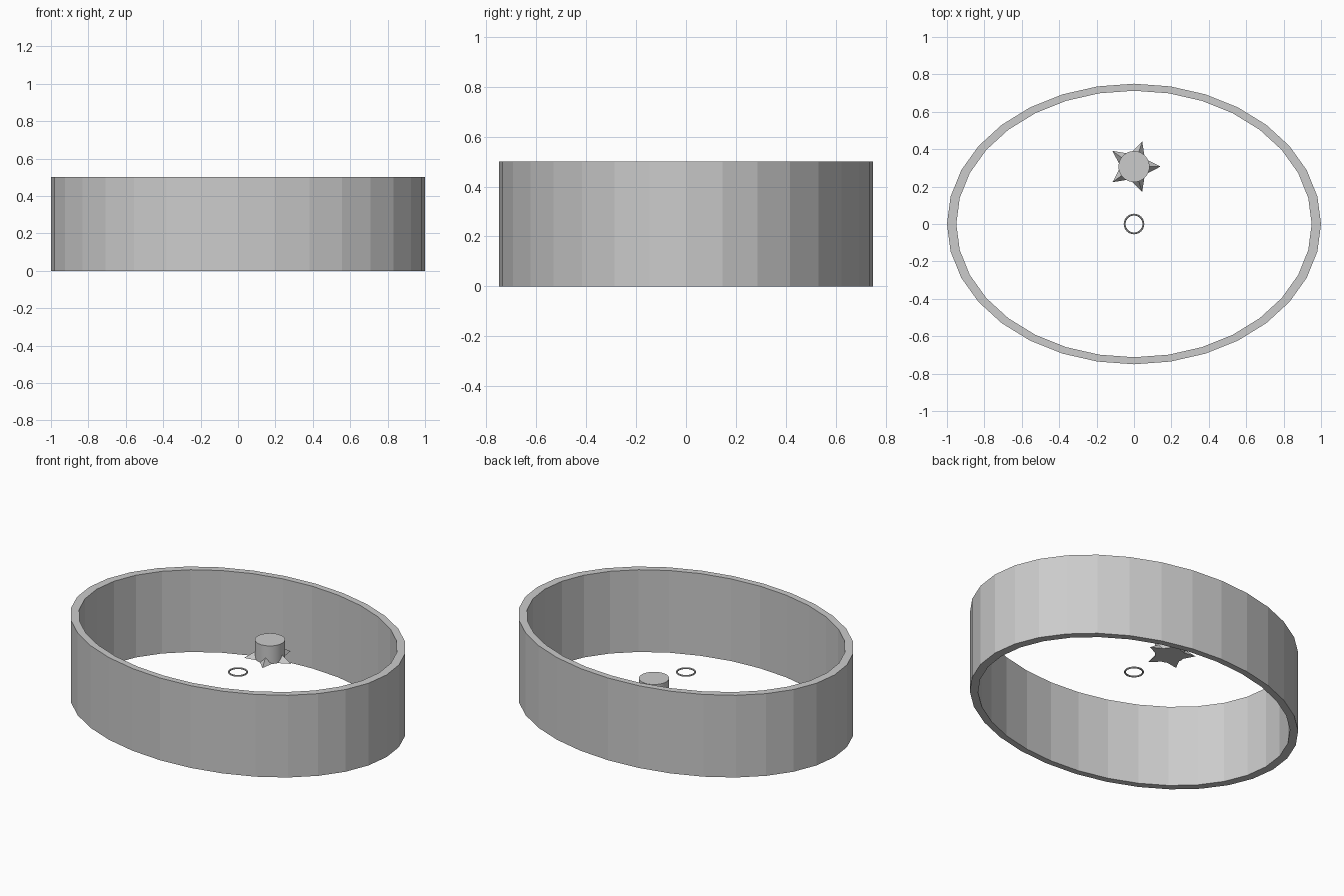
import bpy
import bmesh
from math import cos, sin, pi

cube = bpy.data.objects.get("Cube")
if cube:
    bpy.data.objects.remove(cube, do_unlink=True)

grey = bpy.data.materials.new("plain_grey")
grey.use_nodes = True
grey.diffuse_color = (0.6, 0.6, 0.6, 1)
grey.node_tree.nodes["Principled BSDF"].inputs["Base Color"].default_value = (0.6, 0.6, 0.6, 1)


def finish(name, bm):
    """Turn a bmesh into a named, coloured object."""
    bmesh.ops.recalc_face_normals(bm, faces=bm.faces)
    mesh = bpy.data.meshes.new(name)
    bm.to_mesh(mesh)
    bm.free()
    mesh.materials.append(grey)
    obj = bpy.data.objects.new(name, mesh)
    bpy.context.collection.objects.link(obj)
    return obj


def sweep_ring(name, profile, segments, y_scale=1.0, z=0.0):
    """Sweep a closed (radius, height) profile around z."""
    bm = bmesh.new()
    loops = []
    for i in range(segments):
        a = 2 * pi * i / segments
        loops.append([bm.verts.new((r * cos(a), r * sin(a) * y_scale, z + h))
                      for r, h in profile])
    n = len(profile)
    for i in range(segments):
        one, two = loops[i], loops[(i + 1) % segments]
        for j in range(n):
            k = (j + 1) % n
            bm.faces.new((one[j], two[j], two[k], one[k]))
    return finish(name, bm)


# Oval outer wall
sweep_ring("oval_wall", [(1, 0), (1, 0.5), (0.95, 0.5), (0.95, 0)], 32, 0.75)

# Small floating ring in the middle
tube = [(0.05 + 0.005 * cos(pi * j / 4), 0.005 * sin(pi * j / 4)) for j in range(8)]
sweep_ring("small_ring", tube, 32, z=0.25)

# Hub: upright cylinder behind the ring
HUB_Y, HUB_BASE, HUB_TOP = 0.307, 0.22, 0.33
bm = bmesh.new()
bmesh.ops.create_cone(bm, cap_ends=True, segments=32, radius1=0.083, radius2=0.083,
                      depth=HUB_TOP - HUB_BASE)
hub = finish("hub", bm)
hub.location = (0, HUB_Y, (HUB_BASE + HUB_TOP) / 2)

# Five-pointed star with a flat bottom and ridged points around the hub
bm = bmesh.new()
rim = []
for i in range(10):
    r = 0.072 if i % 2 else 0.142
    rim.append(bm.verts.new((r * cos(pi * i / 5), r * sin(pi * i / 5), 0)))
apex = bm.verts.new((0, 0, 0.09))
bm.faces.new(rim)
for i in range(10):
    bm.faces.new((rim[i], rim[(i + 1) % 10], apex))
star = finish("star_points", bm)
star.location = (0, HUB_Y, HUB_BASE)

# Crisp edges on the hub, smooth sides
bpy.ops.object.select_all(action="DESELECT")
hub.select_set(True)
bpy.context.view_layer.objects.active = hub
bpy.ops.object.shade_smooth_by_angle()
